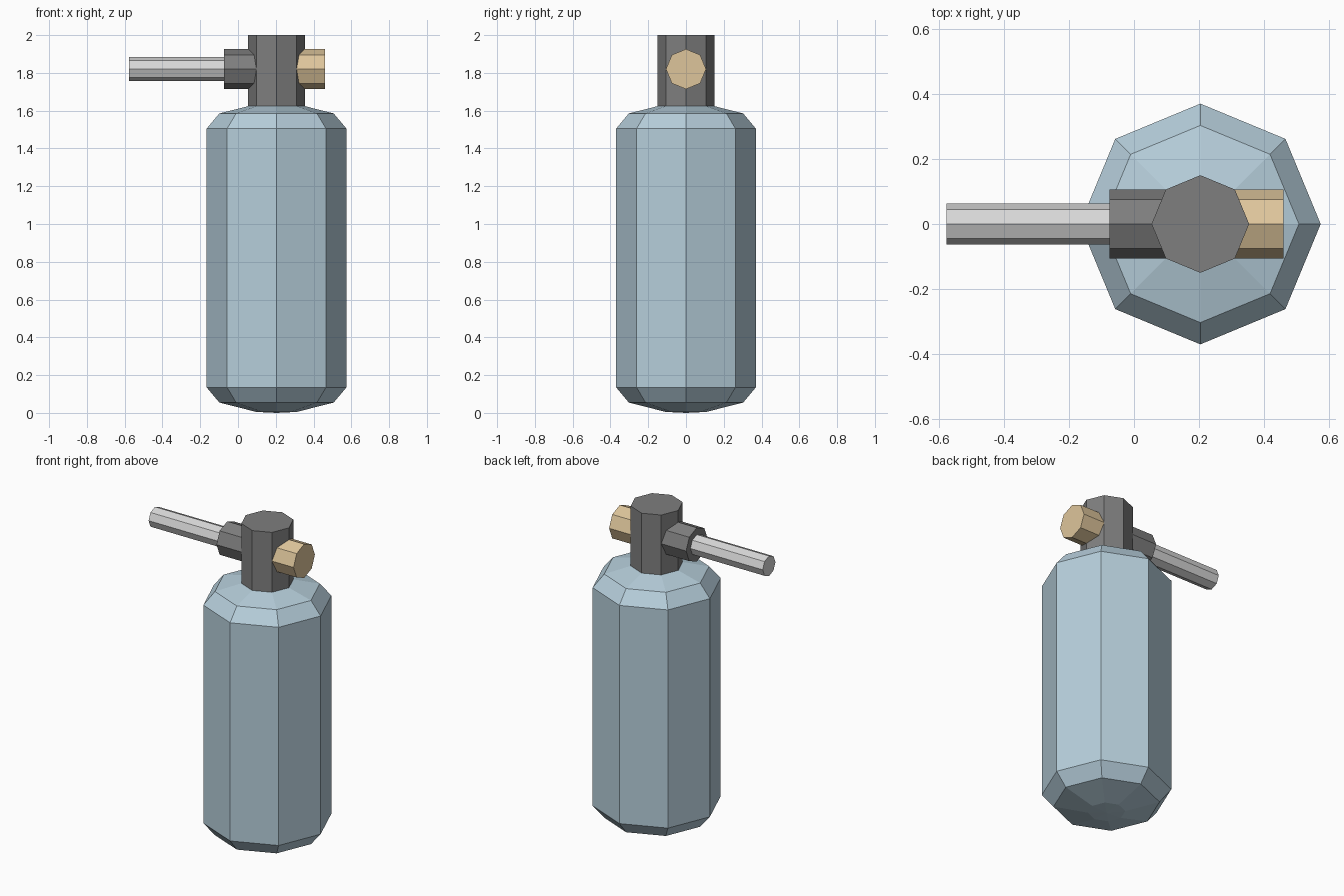
import bpy, bmesh, math
from mathutils import Matrix, Vector

cube = bpy.data.objects.get("Cube")
if cube:
    bpy.data.objects.remove(cube, do_unlink=True)

SIDES = 8
AXIS_X = 0.204      # centre line of the tank and valve
OUTLET_Z = 1.82     # centre line of the side fittings


def material(name, rgb):
    mat = bpy.data.materials.new(name)
    mat.use_nodes = True
    color = (*rgb, 1.0)
    mat.diffuse_color = color
    mat.node_tree.nodes["Principled BSDF"].inputs["Base Color"].default_value = color
    return mat


def lathe(name, profile, mat, matrix):
    """Turn (radius, height) points into an eight-sided closed solid."""
    bm = bmesh.new()
    rings = []
    for r, h in profile:
        if r == 0:
            rings.append([bm.verts.new((0, 0, h))] * SIDES)
            continue
        angles = [math.tau * i / SIDES for i in range(SIDES)]
        rings.append([bm.verts.new((r * math.cos(a), r * math.sin(a), h)) for a in angles])
    for low, high in zip(rings, rings[1:]):
        for i in range(SIDES):
            j = (i + 1) % SIDES
            corners = [low[i], low[j], high[j], high[i]]
            bm.faces.new(list(dict.fromkeys(corners)))
    # Flat end caps where the profile does not close on the axis
    for ring, (r, h) in ((rings[0], profile[0]), (rings[-1], profile[-1])):
        if r:
            bm.faces.new(ring)
    bmesh.ops.recalc_face_normals(bm, faces=bm.faces)
    bm.transform(matrix)
    mesh = bpy.data.meshes.new(name)
    bm.to_mesh(mesh)
    bm.free()
    mesh.materials.append(mat)
    obj = bpy.data.objects.new(name, mesh)
    bpy.context.collection.objects.link(obj)
    return obj


def side_bar(name, radius, x0, x1, mat):
    """Octagonal bar lying along x at outlet height."""
    along_x = Matrix.Translation(Vector((0, 0, OUTLET_Z))) @ Matrix.Rotation(math.pi / 2, 4, "Y")
    lathe(name, [(radius, x0), (radius, x1)], mat, along_x)


blue = material("pale_blue_paint", (0.47, 0.62, 0.71))
dark = material("dark_grey_metal", (0.21, 0.21, 0.21))
silver = material("light_grey_metal", (0.68, 0.68, 0.68))
brass = material("pale_brass", (0.73, 0.56, 0.33))

upright = Matrix.Translation(Vector((AXIS_X, 0, 0)))

# Tank: the same shallow dome at both ends
TANK_TOP = 1.65
dome = [(0, 0), (0.107, 0.005), (0.303, 0.055), (0.37, 0.135)]
lathe("tank", dome + [(r, TANK_TOP - 0.01 - h) for r, h in reversed(dome)], blue, upright)

# Valve block on top of the tank
lathe("valve_body", [(0.15, 1.6), (0.15, 2.0)], dark, upright)

# Side fittings
side_bar("outlet_collar", 0.106, -0.075, AXIS_X, dark)
side_bar("outlet_pipe", 0.063, -0.577, -0.06, silver)
side_bar("valve_knob", 0.106, AXIS_X, 0.46, brass)
